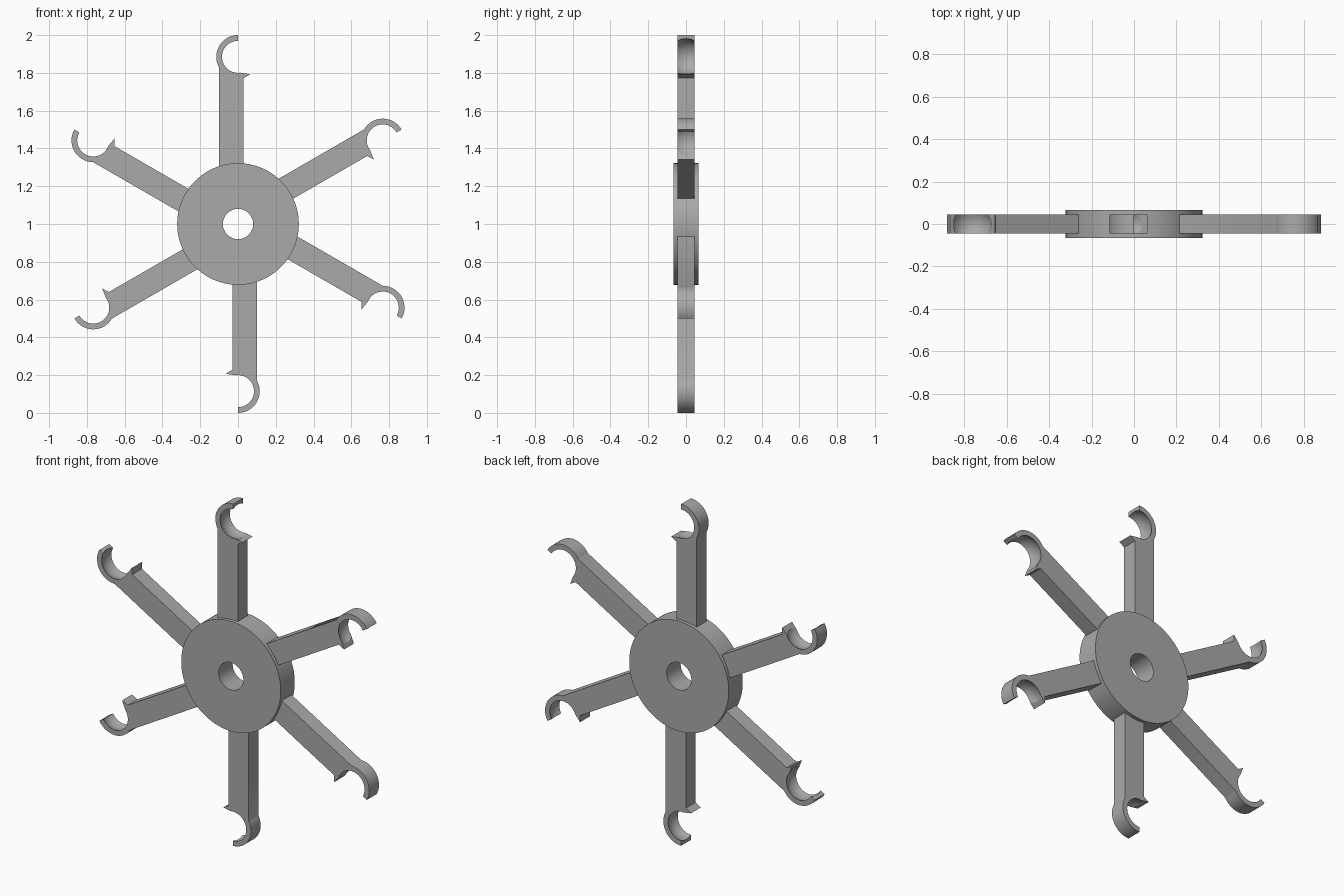
import bpy, bmesh, math
from mathutils import Matrix, Vector

if "Cube" in bpy.data.objects:
    bpy.data.objects.remove(bpy.data.objects["Cube"], do_unlink=True)

grey = bpy.data.materials.new("plain grey")
grey.use_nodes = True
grey.diffuse_color = (0.4, 0.4, 0.4, 1)
grey.node_tree.nodes["Principled BSDF"].inputs["Base Color"].default_value = (0.4, 0.4, 0.4, 1)

CENTRE = Vector((0, 0, 1))
HOOK_R, BALL_R, HOOK_Z = 0.115, 0.096, 0.885   # hook sizes, measured from the hub centre
ARM_L, ARM_R, ARM_Y = -0.1, 0.03, 0.045
HUB_R, BORE_R, HUB_Y = 0.322, 0.08, 0.065


def make_object(name, bm):
    bmesh.ops.recalc_face_normals(bm, faces=bm.faces)
    mesh = bpy.data.meshes.new(name)
    bm.to_mesh(mesh)
    bm.free()
    mesh.materials.append(grey)
    ob = bpy.data.objects.new(name, mesh)
    bpy.context.collection.objects.link(ob)
    return ob


def smooth(ob):
    bpy.ops.object.select_all(action="DESELECT")
    ob.select_set(True)
    bpy.context.view_layer.objects.active = ob
    bpy.ops.object.shade_smooth_by_angle(angle=math.radians(30))


# Hub: a ring section spun about the y axis
bm = bmesh.new()
section = [(BORE_R, -HUB_Y), (HUB_R, -HUB_Y), (HUB_R, HUB_Y), (BORE_R, HUB_Y)]
verts = [bm.verts.new((x, y, 0)) for x, y in section]
edges = [bm.edges.new((verts[i], verts[i - 1])) for i in range(4)]
bmesh.ops.spin(bm, geom=verts + edges, cent=(0, 0, 0), axis=(0, 1, 0),
               angle=2 * math.pi, steps=96, use_merge=True)
bmesh.ops.remove_doubles(bm, verts=bm.verts, dist=1e-5)
hub = make_object("hub", bm)
hub.location = CENTRE
smooth(hub)

# Ball-shaped cutter for the hook socket
bm = bmesh.new()
bmesh.ops.create_uvsphere(bm, u_segments=64, v_segments=32, radius=BALL_R,
                          matrix=Matrix.Translation((0, 0, HOOK_Z)))
for f in bm.faces:
    f.smooth = True
ball = make_object("socket_cutter", bm)
ball.hide_render = True

# Arm: extruded outline with half-round hook and barb
start = math.pi + math.acos(-ARM_L / HOOK_R)
arc = [start + (math.pi / 2 - start) * i / 32 for i in range(33)]
outline = [(ARM_L, 0.25)]
outline += [(HOOK_R * math.cos(a), HOOK_Z + HOOK_R * math.sin(a)) for a in arc]
outline += [(0, HOOK_Z), (0, 0.803), (0.064, 0.793), (ARM_R, 0.772), (ARM_R, 0.25)]
bm = bmesh.new()
face = bm.faces.new([bm.verts.new((x, -ARM_Y, z)) for x, z in outline])
new = bmesh.ops.extrude_face_region(bm, geom=[face])["geom"]
bmesh.ops.translate(bm, vec=(0, 2 * ARM_Y, 0),
                    verts=[g for g in new if isinstance(g, bmesh.types.BMVert)])
arm = make_object("arm_1", bm)
cut = arm.modifiers.new("socket", "BOOLEAN")
cut.operation, cut.solver, cut.object = "DIFFERENCE", "EXACT", ball
bpy.context.view_layer.objects.active = arm
bpy.ops.object.modifier_apply(modifier=cut.name)
bpy.data.objects.remove(ball, do_unlink=True)
smooth(arm)

# Six arms evenly around the hub
for i in range(6):
    ob = arm if i == 0 else arm.copy()
    if i:
        ob.name = f"arm_{i + 1}"
        bpy.context.collection.objects.link(ob)
    ob.location = CENTRE
    ob.rotation_euler = (0, i * math.pi / 3, 0)
